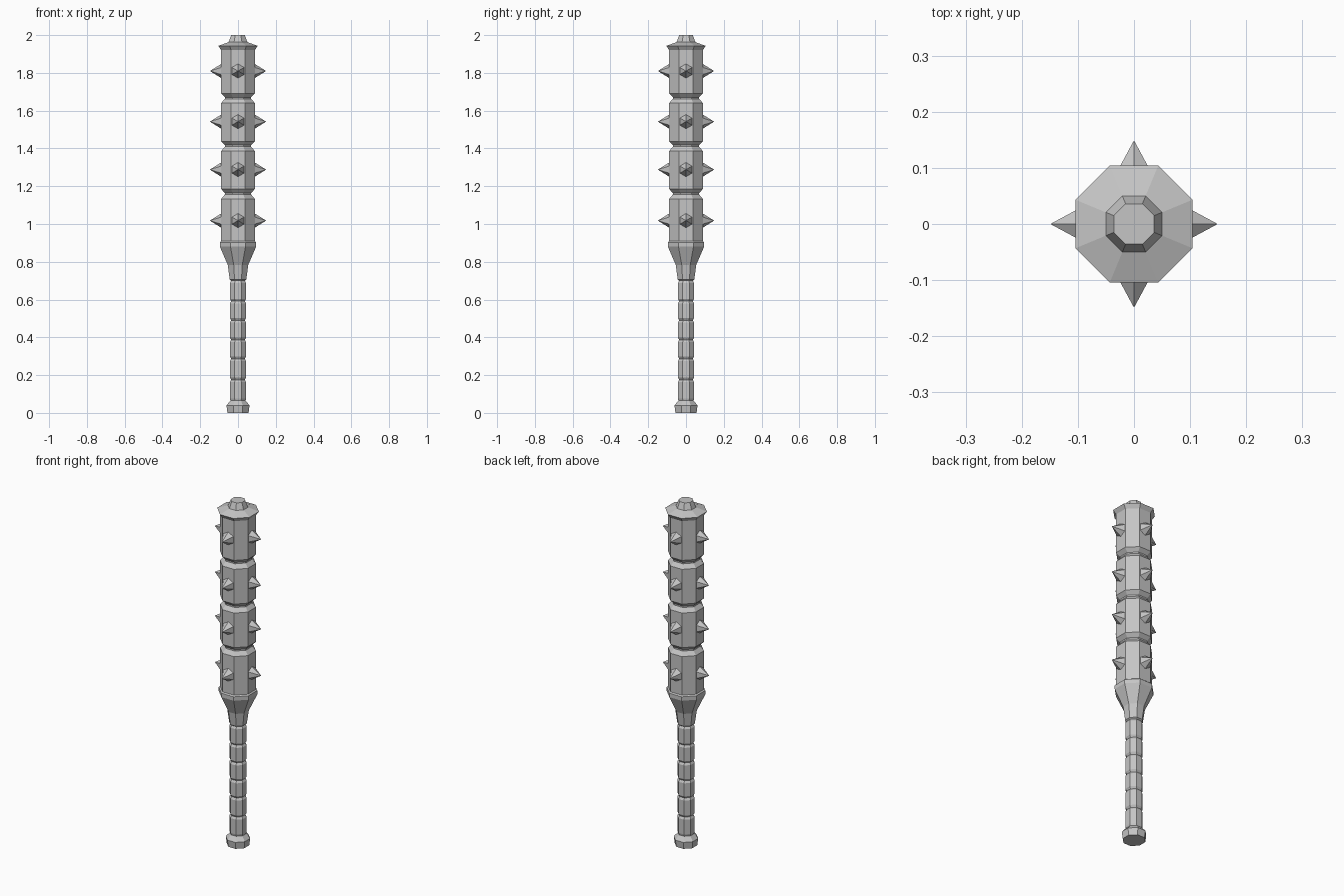
import bpy, bmesh, math
from mathutils import Matrix

if "Cube" in bpy.data.objects:
    bpy.data.objects.remove(bpy.data.objects["Cube"], do_unlink=True)

SIDES = 8
FLAT = 1 / math.cos(math.pi / SIDES)   # flat-to-corner radius ratio

steel = bpy.data.materials.new("grey_steel")
steel.use_nodes = True
grey = (0.56, 0.56, 0.56, 1)
steel.diffuse_color = grey
steel.node_tree.nodes["Principled BSDF"].inputs["Base Color"].default_value = grey


def finish(name, bm):
    mesh = bpy.data.meshes.new(name)
    bm.to_mesh(mesh)
    bm.free()
    mesh.materials.append(steel)
    obj = bpy.data.objects.new(name, mesh)
    bpy.context.collection.objects.link(obj)
    return obj


def turned(name, profile, cap_bottom=False, cap_top=False):
    """Eight-sided turned part from (flat radius, height) pairs."""
    bm = bmesh.new()
    rings = []
    for r, z in profile:
        ring = []
        for i in range(SIDES):
            a = (i + 0.5) * math.tau / SIDES
            ring.append(bm.verts.new((r * FLAT * math.cos(a), r * FLAT * math.sin(a), z)))
        rings.append(ring)
    for low, high in zip(rings, rings[1:]):
        for i in range(SIDES):
            j = (i + 1) % SIDES
            bm.faces.new((low[i], low[j], high[j], high[i]))
    if cap_bottom:
        bm.faces.new(rings[0][::-1])
    if cap_top:
        bm.faces.new(rings[-1])
    return finish(name, bm)


# Pommel
turned("pommel", [(0.056, 0), (0.061, 0.04), (0.04, 0.065)], cap_bottom=True)

# Grip: wrapped segments separated by narrow grooves
grooves = [0.065, 0.175, 0.286, 0.386, 0.49, 0.592, 0.7]
grip = [(0.04, grooves[0])]
for low, high in zip(grooves, grooves[1:]):
    grip += [(0.043, low + 0.012), (0.043, high - 0.012), (0.036, high)]
turned("grip", grip)

# Flared neck and collar
turned("neck", [(0.036, 0.7), (0.044, 0.706), (0.054, 0.783), (0.096, 0.88),
                (0.096, 0.903), (0.089, 0.909)])

# Head: four drums with chamfered joints
joints = [0.909, 1.16, 1.413, 1.667]
head = [(0.089, joints[0])]
for z in joints[1:]:
    head += [(0.089, z - 0.027), (0.07, z - 0.004), (0.07, z + 0.004), (0.089, z + 0.025)]
head.append((0.089, 1.92))
turned("head", head)

# Flared cap with tapered knob
turned("cap", [(0.089, 1.92), (0.104, 1.943), (0.05, 1.963), (0.036, 2.0)], cap_top=True)

# Spikes: four around each drum
for level, z in enumerate((1.018, 1.288, 1.542, 1.81), 1):
    for k, side in enumerate(("left", "back", "right", "front")):
        bm = bmesh.new()
        bmesh.ops.create_cone(bm, cap_ends=False, segments=6, radius1=0.04, radius2=0,
                              depth=0.064)
        bmesh.ops.remove_doubles(bm, verts=bm.verts, dist=0.0001)
        bm.transform(Matrix.Rotation(k * math.pi / 2, 4, "Z")
                     @ Matrix.Translation((0.117, 0, z))
                     @ Matrix.Rotation(math.pi / 2, 4, "Y"))
        # Keep a ridge on top, as the hexagon points up
        top = max(v.co.z for v in bm.verts)
        if top - z < 0.038:
            axis = Matrix.Rotation(k * math.pi / 2, 4, "Z")
            bm.transform(Matrix.Translation((0, 0, z)) @ axis
                         @ Matrix.Rotation(math.pi / 6, 4, "X")
                         @ axis.inverted() @ Matrix.Translation((0, 0, -z)))
        finish(f"spike_{side}_{level}", bm)
